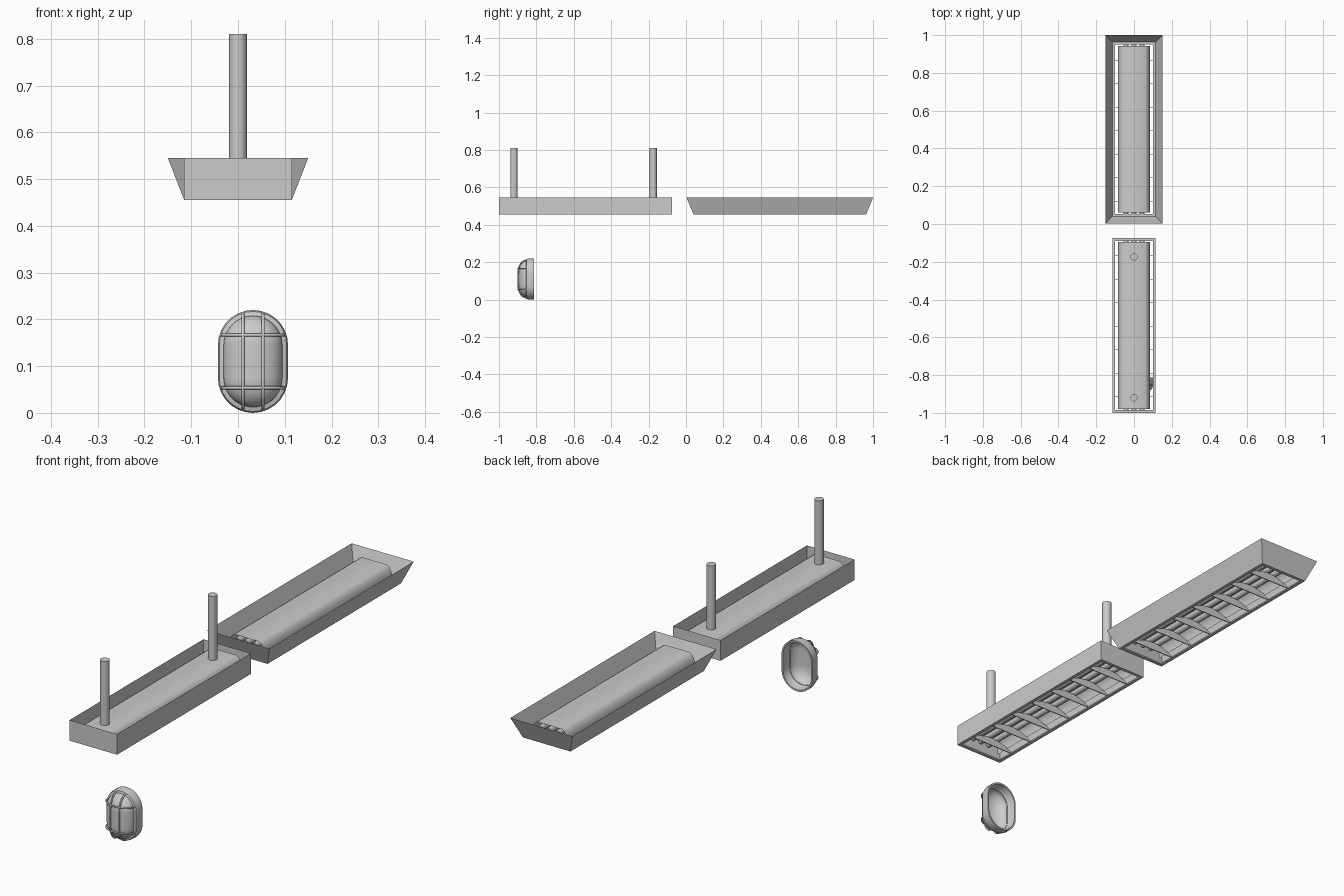
import bpy, math
from mathutils import Vector

if "Cube" in bpy.data.objects:
    bpy.data.objects.remove(bpy.data.objects["Cube"])


def mesh_obj(name, verts, faces, smooth=None):
    me = bpy.data.meshes.new(name)
    me.from_pydata([tuple(v) for v in verts], [], faces)
    ob = bpy.data.objects.new(name, me)
    bpy.context.collection.objects.link(ob)
    if smooth:
        finish(ob, smooth)
    return ob


def finish(ob, angle):
    bpy.ops.object.select_all(action='DESELECT')
    ob.select_set(True)
    bpy.context.view_layer.objects.active = ob
    bpy.ops.object.shade_smooth_by_angle(angle=math.radians(angle))


def loft(name, rings, closed=True, cap=False, smooth=None):
    n = len(rings[0])
    verts = [v for r in rings for v in r]
    faces = []
    for k in range(len(rings) - 1):
        for i in range(n if closed else n - 1):
            j = (i + 1) % n
            faces.append((k*n + i, k*n + j, (k+1)*n + j, (k+1)*n + i))
    if cap:
        faces.append(tuple((len(rings) - 1)*n + i for i in range(n)))
    return mesh_obj(name, verts, faces, smooth)


def cylinder(name, loc, r, length, axis='Z', n=16):
    rot = (math.pi/2, 0, 0) if axis == 'Y' else (0, 0, 0)
    bpy.ops.mesh.primitive_cylinder_add(vertices=n, radius=r, depth=length,
                                        location=loc, rotation=rot)
    ob = bpy.context.object
    ob.name = name
    finish(ob, 40)
    return ob


def rect(hx, y0, y1, z):
    return [(-hx, y0, z), (hx, y0, z), (hx, y1, z), (-hx, y1, z)]


Z0, Z1 = 0.455, 0.545


def louvre_lamp(name, y0, y1, flare_x, flare_y, first_blade):
    # open-topped housing with a turned-in bottom rim
    loft(name + "_housing", [
        rect(0.115 + flare_x, y0 - flare_y, y1 + flare_y, Z1),
        rect(0.115, y0, y1, Z0),
        rect(0.101, y0 + 0.014, y1 - 0.014, Z0),
        rect(0.101, y0 + 0.014, y1 - 0.014, Z0 + 0.006)])
    # rounded trough reflector
    half = [(0.086, 0.475), (0.085, 0.492), (0.080, 0.509),
            (0.071, 0.523), (0.060, 0.530)]
    prof = [(-x, z) for x, z in half] + half[::-1]
    loft(name + "_reflector",
         [[(x, y, z) for x, z in prof] for y in (y0 + 0.02, y1 - 0.02)],
         closed=False, smooth=35)
    # fluorescent tubes
    for i, x in enumerate((-0.042, 0, 0.042)):
        cylinder(f"{name}_tube_{i}", (x, (y0 + y1)/2, 0.509), 0.013,
                 y1 - y0 - 0.026, 'Y')
    # cross blades with an arched top edge
    n = 12
    for b in range(7):
        y = first_blade + b*0.1243
        edge = [(-0.101, Z0 + 0.002), (0.101, Z0 + 0.002)]
        for i in range(n + 1):
            x = 0.101 - 0.202*i/n
            edge.append((x, Z0 + 0.008 + 0.028*(1 - (x/0.101)**2)))
        m = len(edge)
        v = [(x, y + d, z) for d in (-0.002, 0.002) for x, z in edge]
        f = [tuple(range(m)), tuple(range(2*m - 1, m - 1, -1))]
        f += [(i, i + m, (i + 1) % m + m, (i + 1) % m) for i in range(m)]
        mesh_obj(f"{name}_blade_{b}", v, f)


louvre_lamp("hanging_lamp", -1.0, -0.075, 0, 0, -0.914)
louvre_lamp("recessed_lamp", 0.04, 0.963, 0.035, 0.037, 0.121)

# suspension poles of the hanging lamp
for i, y in enumerate((-0.92, -0.175)):
    cylinder(f"pole_{i}", (0, y, 0.67), 0.019, 0.28, n=24)

# oval bulkhead lamp
CX, CZ, S = 0.032, 0.11, 0.035


def oval(r, y, n=14):
    pts = []
    for sign, a0 in ((1, 0), (-1, math.pi)):
        for i in range(n + 1):
            a = a0 + math.pi*i/n
            pts.append((CX + r*math.cos(a), y, CZ + sign*S + r*math.sin(a)))
    return pts


# mounting ring, hollow at the back
loft("bulkhead_ring", [oval(r, y) for r, y in (
    (0.062, -0.85), (0.066, -0.84), (0.068, -0.813), (0.075, -0.813),
    (0.075, -0.842), (0.072, -0.852), (0.062, -0.855))], smooth=40)
# glass dome
dome = []
for i in range(10):
    a = math.radians(88)*i/9
    dome.append(oval(0.063*math.cos(a), -0.853 - 0.044*math.sin(a)))
loft("bulkhead_dome", dome, cap=True, smooth=40)


# wire guard following the dome
def guard_bar(name, fixed, vertical):
    R, pts = 0.069, []
    if vertical:
        L = S + math.sqrt(R*R - fixed*fixed)
    else:
        L = math.sqrt(R*R - max(0, abs(fixed) - S)**2)
    for i in range(25):
        t = L*math.sin(math.pi*(i/24 - 0.5))
        dx, dz = (fixed, t) if vertical else (t, fixed)
        r = math.hypot(dx, max(0, abs(dz) - S))
        y = -0.852 - 0.048*math.sqrt(max(0, 1 - (r/R)**2))
        pts.append(Vector((CX + dx, y, CZ + dz)))
    cu = bpy.data.curves.new(name, 'CURVE')
    cu.dimensions = '3D'
    cu.bevel_depth = 0.0035
    cu.bevel_resolution = 2
    cu.use_fill_caps = True
    sp = cu.splines.new('POLY')
    sp.points.add(len(pts) - 1)
    for p, q in zip(sp.points, pts):
        p.co = (*q, 1)
    ob = bpy.data.objects.new(name, cu)
    bpy.context.collection.objects.link(ob)
    bpy.ops.object.select_all(action='DESELECT')
    ob.select_set(True)
    bpy.context.view_layer.objects.active = ob
    bpy.ops.object.convert(target='MESH')
    finish(bpy.context.object, 50)


for i, s in enumerate((-1, 1)):
    guard_bar(f"guard_upright_{i}", s*0.0215, True)
    guard_bar(f"guard_crossbar_{i}", s*0.0565, False)
